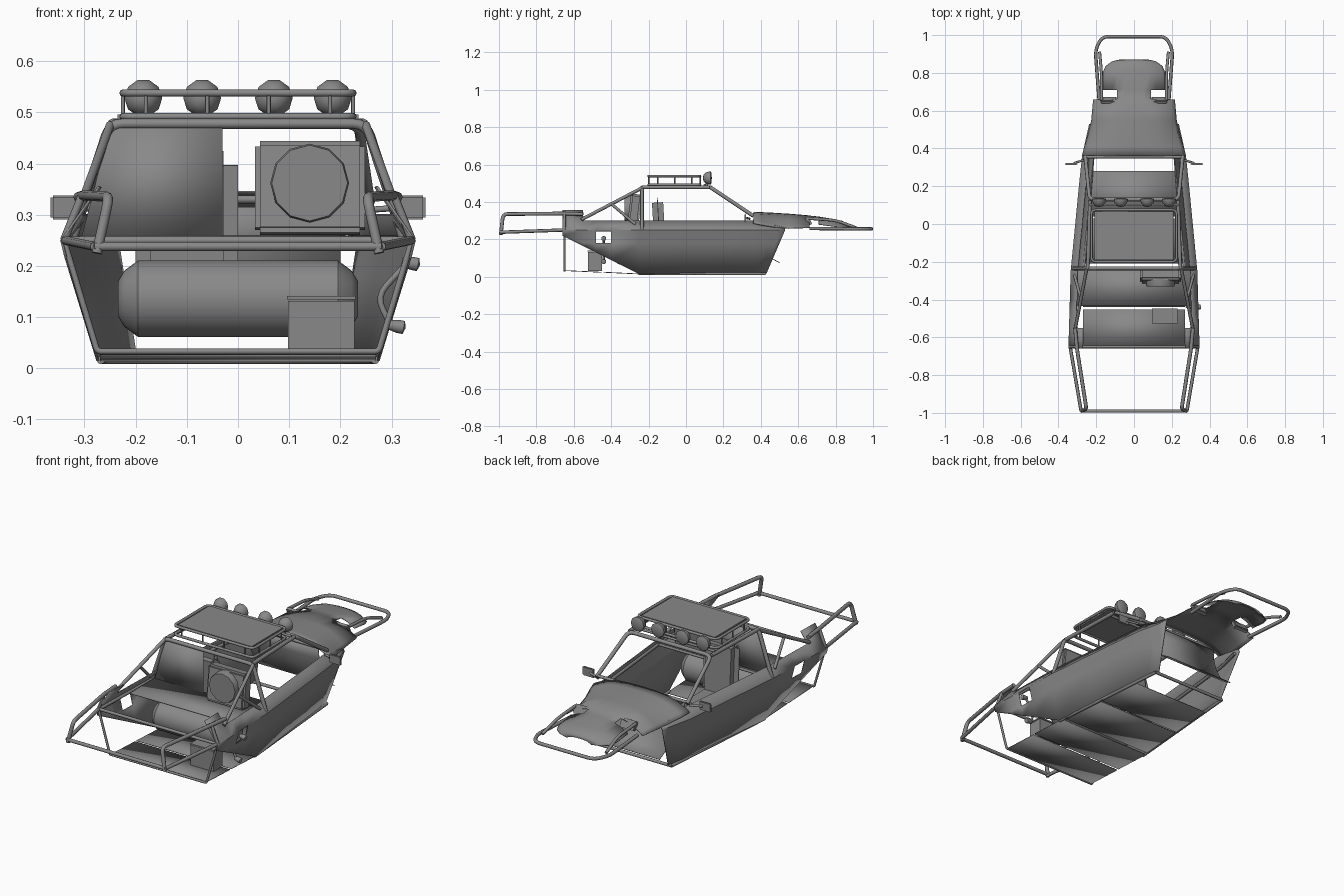
import bpy, bmesh, math
from mathutils import Vector, Matrix

if "Cube" in bpy.data.objects:
    bpy.data.objects.remove(bpy.data.objects["Cube"])

grey = bpy.data.materials.new("primer grey")
grey.diffuse_color = (0.25, 0.25, 0.25, 1)
grey.use_nodes = True
grey.node_tree.nodes["Principled BSDF"].inputs["Base Color"].default_value = grey.diffuse_color


def finish(name, bm, angle=35, thick=0):
    """Turn a bmesh into a named, shaded object."""
    bmesh.ops.remove_doubles(bm, verts=bm.verts, dist=1e-5)
    bmesh.ops.recalc_face_normals(bm, faces=bm.faces)
    me = bpy.data.meshes.new(name)
    bm.to_mesh(me)
    bm.free()
    for p in me.polygons:
        p.use_smooth = True
    me.set_sharp_from_angle(angle=math.radians(angle))
    me.materials.append(grey)
    ob = bpy.data.objects.new(name, me)
    bpy.context.collection.objects.link(ob)
    if thick:
        m = ob.modifiers.new("thickness", "SOLIDIFY")
        m.thickness, m.offset = thick, 0
    return ob


def box(name, x, y, z, bevel=0, rot=0, segs=2):
    """Box from (min, max) ranges, tilted about x through its centre."""
    bm = bmesh.new()
    bmesh.ops.create_cube(bm, size=1)
    c = Vector(((x[0] + x[1]) / 2, (y[0] + y[1]) / 2, (z[0] + z[1]) / 2))
    bmesh.ops.scale(bm, vec=(x[1] - x[0], y[1] - y[0], z[1] - z[0]), verts=bm.verts)
    if bevel:
        bmesh.ops.bevel(bm, geom=bm.edges[:], offset=bevel, segments=segs, affect='EDGES')
    bmesh.ops.rotate(bm, cent=(0, 0, 0), matrix=Matrix.Rotation(rot, 3, 'X'), verts=bm.verts)
    bmesh.ops.translate(bm, vec=c, verts=bm.verts)
    return finish(name, bm)


def plate(name, pts, thick=0.004):
    bm = bmesh.new()
    bm.faces.new([bm.verts.new(p) for p in pts])
    return finish(name, bm, 35, thick)


def lathe(name, profile, loc, axis, n):
    """Spin (radius, height) pairs round an axis."""
    bm = bmesh.new()
    rot = Vector((0, 0, 1)).rotation_difference(Vector(axis)).to_matrix()
    rings = [[bm.verts.new(Vector(loc) + rot @ Vector((r * math.cos(2 * math.pi * k / n),
              r * math.sin(2 * math.pi * k / n), h))) for k in range(n)] for r, h in profile]
    for a, b in zip(rings, rings[1:]):
        for k in range(n):
            bm.faces.new((a[k], a[(k + 1) % n], b[(k + 1) % n], b[k]))
    return finish(name, bm)


def tube(name, pts, r=0.009, bend=0.0, mirror=False, cyclic=False):
    """Round tube through points, with optional rounded bends."""
    pts = [Vector(p) for p in pts]
    n, out = len(pts), []
    for i, p in enumerate(pts):
        if bend and (cyclic or 0 < i < n - 1):
            a = p + (pts[i - 1] - p).normalized() * bend
            b = p + (pts[(i + 1) % n] - p).normalized() * bend
            for k in range(5):
                t = k / 4
                out.append(a * (1 - t) ** 2 + p * 2 * t * (1 - t) + b * t * t)
        else:
            out.append(p)
    for s in ((1, -1) if mirror else (1,)):
        cu = bpy.data.curves.new(name, 'CURVE')
        cu.dimensions = '3D'
        cu.bevel_depth, cu.bevel_resolution, cu.use_fill_caps = r, 2, True
        sp = cu.splines.new('POLY')
        sp.points.add(len(out) - 1)
        for q, p in zip(sp.points, out):
            q.co = (p.x * s, p.y, p.z, 1)
        sp.use_cyclic_u = cyclic
        cu.materials.append(grey)
        bpy.context.collection.objects.link(bpy.data.objects.new(name, cu))


def lerp(table, y):
    for (a, p), (b, q) in zip(table, table[1:]):
        if y <= b:
            return p + (q - p) * (y - a) / (b - a)
    return table[-1][1]


# side body panels with a small window near the back
WIDE = [(-.66, .345), (-.25, .333), (.35, .275), (.53, .235)]
LOW = [(-.66, .22), (-.25, .015), (.43, .018), (.53, .25)]
TOP = [(-.66, .355), (-.55, .355), (-.549, .30), (.36, .30), (.53, .262)]


def side_x(y, z):
    return lerp(WIDE, y) - ((.25 - z) * .25 if z < .25 else (z - .25) * .7)


for s in (1, -1):
    bm = bmesh.new()
    cols = []
    for y in (-.66, -.55, -.549, -.48, -.40, -.25, 0, .2, .36, .43, .48, .53):
        lo = lerp(LOW, y)
        cols.append([bm.verts.new((s * side_x(y, z), y, z))
                     for z in (lo, max(lo, .18), max(lo, .25), lerp(TOP, y))])
    for i, (a, b) in enumerate(zip(cols, cols[1:])):
        for k in range(3):
            if (i, k) != (3, 1):
                bm.faces.new((a[k], a[k + 1], b[k + 1], b[k]))
    bmesh.ops.dissolve_degenerate(bm, dist=1e-5, edges=bm.edges[:])
    finish("side_panel", bm, 25, .005)

# hood: crowned sheet with two lamp notches
rows = [(.36, .275, .345, .285), (.41, .262, .343, .275), (.47, .243, .34, .265), (.55, .225, .335, .258),
        (.66, .215, .326, .262), (.661, .168, .325, .285), (.71, .168, .32, .28), (.80, .165, .305, .268),
        (.835, .15, .297, .262), (.86, .115, .285, .26), (.87, .07, .272, .258)]
bm = bmesh.new()
us = (-1, -.93, -.82, -.68, -.54, -.3, 0, .3, .54, .68, .82, .93, 1)
grid = [[bm.verts.new((u * w, y, zc - (zc - ze) * abs(u) ** 3)) for u in us] for y, w, zc, ze in rows]
for i, (a, b) in enumerate(zip(grid, grid[1:])):
    for k in range(12):
        if not (i in (4, 5) and (k < 4 or k > 7)):
            bm.faces.new((a[k], a[k + 1], b[k + 1], b[k]))
finish("hood", bm, 40, .004)
for s in (1, -1):
    box("head_lamp_plate", sorted((s * .09, s * .175)), (.645, .665), (.275, .322), .004, .5)

# curved footwell bulkhead under the hood
bm = bmesh.new()
strip = [[bm.verts.new((x, y, z)) for x in (-.2, .2)]
         for y, z in ((.37, .315), (.375, .26), (.39, .2), (.42, .14), (.455, .10), (.5, .075))]
for a, b in zip(strip, strip[1:]):
    bm.faces.new((a[0], a[1], b[1], b[0]))
finish("bulkhead", bm, 40, .004)

# floor plates, with gaps, and rear deck
for y0, y1, w0, w1, z0, z1 in ((-.65, -.452, .27, .27, .033, .024), (-.44, -.23, .27, .27, .024, .014),
                               (-.21, .03, .27, .25, .012, .012), (.04, .28, .25, .22, .012, .012)):
    plate("floor_plate", [(-w0, y0, z0), (w0, y0, z0), (w1, y1, z1), (-w1, y1, z1)])
plate("rear_deck", [(-.31, -.435, .255), (.31, -.435, .255), (.31, -.232, .258), (-.31, -.232, .258)])

# panel behind the seat, seat
plate("cabin_back_panel", [(-.305, -.238, .26), (-.03, -.238, .26), (-.03, -.238, .47), (-.25, -.238, .47)])
box("seat_back", (-.2, 0), (-.175, -.115), (.13, .425), .028, .06, 4)
box("seat_base", (-.2, 0), (-.15, .08), (.09, .16), .028, 0, 4)

# radiator with round fan
box("radiator", (.033, .248), (-.305, -.245), (.262, .442), .01, -.12)
lathe("radiator_fan", [(0, 0), (.074, 0), (.077, -.012), (.077, -.045), (0, -.045)], (.14, -.33, .362), (0, -1, 0), 12)

# fuel tank and battery box
lathe("fuel_tank", [(0, -.235), (.035, -.234), (.055, -.222), (.075, -.195),
                    (.075, .195), (.055, .222), (.035, .234), (0, .235)], (0, -.33, .136), (1, 0, 0), 28)
box("battery_box", (.098, .228), (-.525, -.45), (.03, .132))
box("battery_lid", (.096, .23), (-.527, -.448), (.134, .141))

# small side nozzles
for x, z in ((.34, .205), (.312, .082)):
    lathe("side_nozzle", [(0, -.02), (.009, -.02), (.013, 0), (.013, .012), (0, .016)], (x, -.44, z), (1, 0, -.2), 12)
tube("side_pipe", [(.33, -.44, .205), (.27, -.44, .14), (.30, -.44, .082)], .006, .03)

# main hoop, roof and windscreen posts
tube("main_hoop", [(-.325, -.235, .25), (-.25, -.235, .478), (.25, -.235, .478), (.325, -.235, .25)], .01, .025)
tube("front_hoop", [(-.258, .36, .325), (-.235, .13, .478), (.235, .13, .478), (.258, .36, .325)], .01, .03)
tube("roof_rail", [(.245, -.235, .478), (.233, .125, .478)], .01, 0, True)
tube("dash_bar", [(-.258, .355, .33), (.258, .355, .33)], .008)
tube("hoop_bar", [(-.325, -.235, .25), (.325, -.235, .25)], .008)
tube("rear_stay", [(.25, -.235, .475), (.312, -.56, .305)], .009, 0, True)
tube("stay_brace", [(.28, -.40, .39), (.315, -.27, .28)], .008, 0, True)
tube("waist_rail", [(.335, -.65, .25), (.322, -.235, .25), (.262, .36, .25), (.228, .5, .25)], .008, .03, True)
tube("sill_rail", [(.268, -.25, .016), (.212, .42, .016)], .008, 0, True)
tube("sill_end", [(-.212, .42, .016), (.212, .42, .016)], .008)

# rear frame and tail bumper
tube("tail_hoop", [(.312, -.55, .335), (.302, -.66, .338), (.252, -.978, .335), (.276, -.99, .225)], .010, .025, True)
tube("tail_lower_rail", [(.338, -.65, .25), (.28, -.99, .238)], .009, 0, True)
tube("tail_cross_bar", [(-.28, -.99, .238), (.28, -.99, .238)], .009)
tube("rear_frame", [(-.34, -.65, .25), (-.275, -.65, .033), (.275, -.65, .033), (.34, -.65, .25)], .006, .008)
tube("rear_frame_bar", [(-.34, -.65, .25), (.34, -.65, .25)], .008)
tube("rear_upright", [(.34, -.65, .25), (.305, -.65, .338)], .008, 0, True)

# nose bumper
tube("nose_bumper", [(.185, .66, .258), (.205, .92, .256), (.17, .992, .256), (-.17, .992, .256),
                     (-.205, .92, .256), (-.185, .66, .258)], .009, .035)
tube("nose_stay", [(.172, .655, .312), (.172, .80, .302), (.182, .91, .262)], .008, .04, True)

# roof rack: two rails, posts and a tray
for name, z in (("rack_top_rail", .538), ("rack_base_rail", .492)):
    tube(name, [(-.225, -.2, z), (.225, -.2, z), (.225, .075, z), (-.225, .075, z)], .007, .025, False, True)
for x in (-.18, -.06, .06, .18):
    for y in (-.2, .075):
        tube("rack_post", [(x, y, .492), (x, y, .538)], .004)
for y in (-.15, -.06, .03):
    tube("rack_side_post", [(.225, y, .485), (.225, y, .538)], .004, 0, True)
box("rack_tray", (-.21, .21), (-.19, .065), (.535, .542))
tube("lamp_bar", [(-.235, .1, .49), (.235, .1, .49)], .006)

# roof lamps: domed cups facing forward
for x in (-.185, -.07, .07, .185):
    lathe("roof_lamp", [(0, -.03), (.018, -.026), (.031, -.013), (.037, .005), (.037, .012), (.03, .016), (0, .018)],
          (x, .12, .528), (0, 1, 0), 10)
    tube("lamp_foot", [(x, .11, .485), (x, .115, .51)], .007)

# door mirrors
for s in (1, -1):
    m = box("mirror", sorted((s * .30, s * .366)), (.312, .322), (.291, .338), .004)
    tube("mirror_arm", [(s * .26, .34, .31), (s * .32, .322, .314)], .006)
